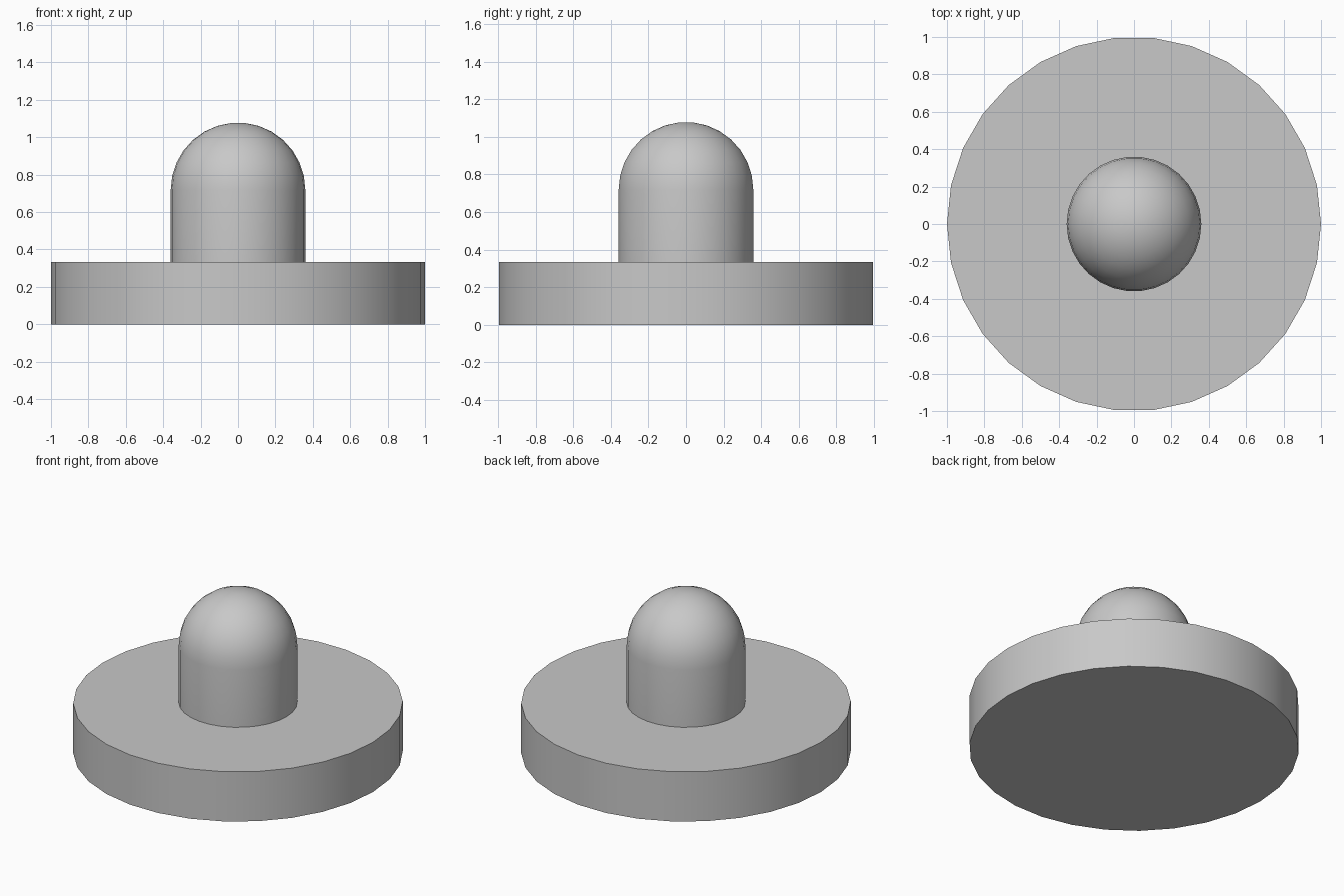
import bpy
import bmesh
from math import sin, cos, pi, radians

SIDES = 30
BASE_TOP = 0.333
POST_R = 0.36
DOME_Z = 0.718

cube = bpy.data.objects.get("Cube")
if cube:
    bpy.data.objects.remove(cube, do_unlink=True)

grey = bpy.data.materials.new("plain_grey")
grey.use_nodes = True
colour = (0.58, 0.58, 0.58, 1)
grey.diffuse_color = colour
grey.node_tree.nodes["Principled BSDF"].inputs["Base Color"].default_value = colour


def lathe(name, profile, cap_bottom):
    """Revolve (radius, height) points about z and cap the ends."""
    bm = bmesh.new()
    rings = []
    for r, z in profile:
        rings.append([bm.verts.new((r * cos(2 * pi * i / SIDES), r * sin(2 * pi * i / SIDES), z))
                      for i in range(SIDES)])
    for low, high in zip(rings, rings[1:]):
        for i in range(SIDES):
            j = (i + 1) % SIDES
            bm.faces.new((low[i], low[j], high[j], high[i]))
    bm.faces.new(rings[-1])
    if cap_bottom:
        bm.faces.new(rings[0][::-1])
    mesh = bpy.data.meshes.new(name)
    bm.to_mesh(mesh)
    bm.free()
    mesh.materials.append(grey)
    obj = bpy.data.objects.new(name, mesh)
    bpy.context.collection.objects.link(obj)
    bpy.ops.object.select_all(action="DESELECT")
    obj.select_set(True)
    bpy.context.view_layer.objects.active = obj
    bpy.ops.object.shade_smooth_by_angle(angle=radians(30))
    return obj


# Wide disc
lathe("base_disc", [(1, 0), (1, BASE_TOP)], True)

# Straight post running into a rounded dome with a tiny flat tip
step = 2 * pi / SIDES
dome = [(POST_R * cos(k * step), DOME_Z + POST_R * sin(k * step)) for k in range(8)]
lathe("domed_post", [(POST_R, BASE_TOP)] + dome, False)
